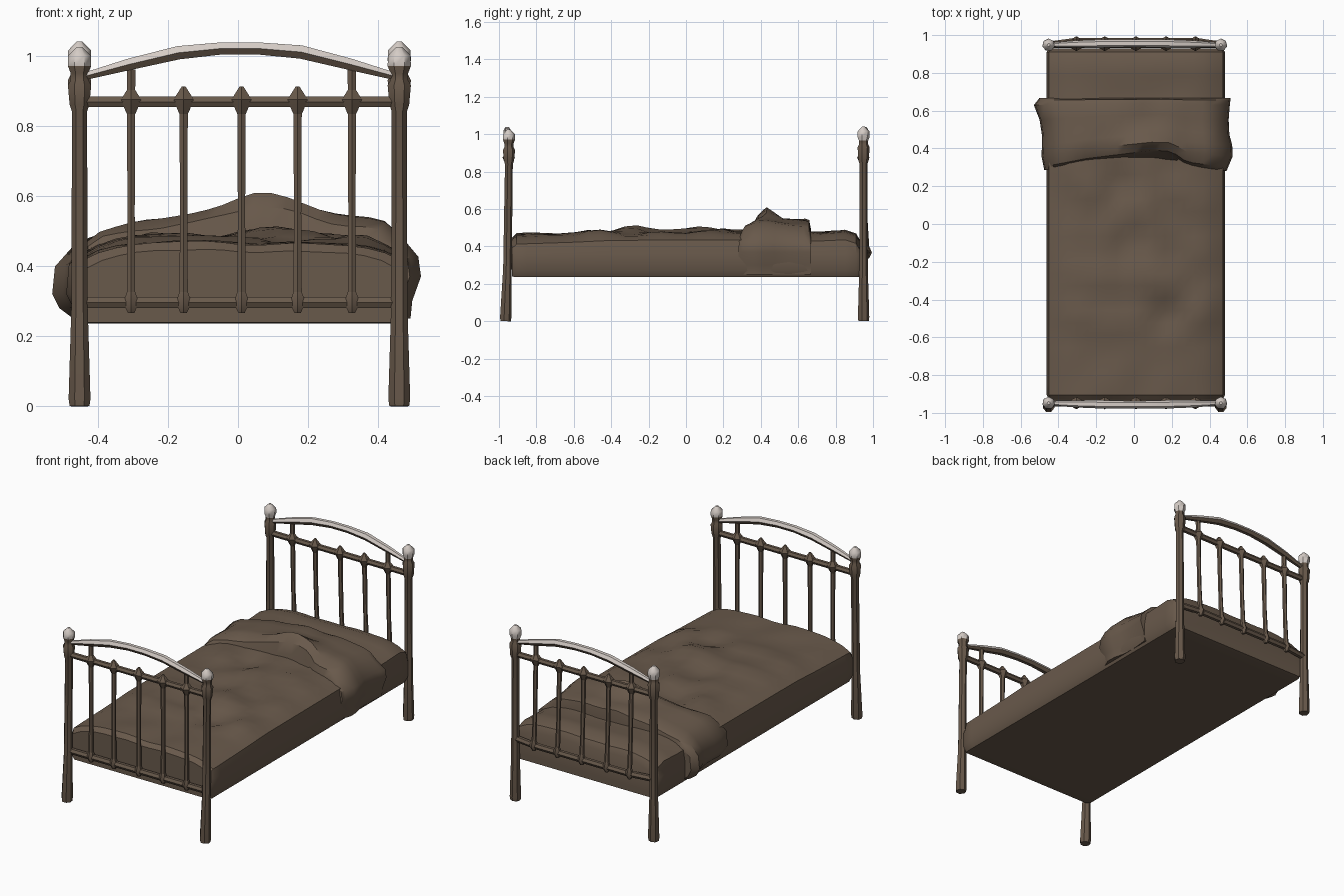
import bpy, bmesh, math
from mathutils import Vector, noise

if "Cube" in bpy.data.objects:
    bpy.data.objects.remove(bpy.data.objects["Cube"])


def material(name, rgb):
    m = bpy.data.materials.new(name)
    m.diffuse_color = (*rgb, 1)
    m.use_nodes = True
    m.node_tree.nodes["Principled BSDF"].inputs["Base Color"].default_value = m.diffuse_color
    return m


BROWN = material("dull brown", (0.14, 0.10, 0.07))
SILVER = material("pale metal", (0.66, 0.60, 0.56))


def loft(name, rings, angle, silver_rule=None):
    """Skin closed rings of points, cap both ends."""
    bm = bmesh.new()
    vr = [[bm.verts.new(p) for p in r] for r in rings]
    n = len(vr[0])
    for a, b in zip(vr, vr[1:]):
        for i in range(n):
            bm.faces.new((a[i], a[(i + 1) % n], b[(i + 1) % n], b[i]))
    bm.faces.new(vr[0][::-1])
    bm.faces.new(vr[-1])
    bmesh.ops.recalc_face_normals(bm, faces=bm.faces)
    bm.normal_update()
    if silver_rule:
        for f in bm.faces:
            f.material_index = int(silver_rule(f))
    me = bpy.data.meshes.new(name)
    bm.to_mesh(me)
    bm.free()
    me.materials.append(BROWN)
    me.materials.append(SILVER)
    ob = bpy.data.objects.new(name, me)
    bpy.context.collection.objects.link(ob)
    bpy.context.view_layer.objects.active = ob
    ob.select_set(True)
    bpy.ops.object.shade_smooth_by_angle(angle=math.radians(angle))
    ob.select_set(False)
    return ob


def tube(name, pts, radii, sides=6, silver_rule=None):
    """Tube along a path lying roughly in the xz plane."""
    pts = [Vector(p) for p in pts]
    rings = []
    for i, p in enumerate(pts):
        t = (pts[min(i + 1, len(pts) - 1)] - pts[max(i - 1, 0)]).normalized()
        u = Vector((0, 1, 0))
        w = t.cross(u).normalized()
        u = w.cross(t)
        rings.append([p + radii[i] * (u * math.cos(a) + w * math.sin(a))
                      for a in (2 * math.pi * k / sides for k in range(sides))])
    return loft(name, rings, 45, silver_rule)


def lerp_table(x, table):
    for (x0, y0), (x1, y1) in zip(table, table[1:]):
        if x <= x1:
            return y0 + (y1 - y0) * max(0, (x - x0) / (x1 - x0))
    return table[-1][1]


# Head and foot frames
POST = [(0, .029), (.02, .032), (.28, .024), (.84, .022), (.86, .029), (.92, .034),
        (.935, .026), (.955, .026), (.975, .034), (1.005, .033), (1.03, .008)]
BARS = (-.305, -.155, .01, .17, .325)
ARCH = [(-.44, .94, .012), (-.31, .975, .019), (-.17, 1.008, .022), (-.05, 1.02, .02),
        (.06, 1.02, .02), (.18, 1.01, .022), (.32, .975, .019), (.45, .94, .012)]


def board(label, y, y_foot, low_z, y_low, extra):
    for side, x in (("left", -.452), ("right", .46)):
        pts = [(x, y + (y_foot - y) * max(0, 1 - z / .5), z + (extra if z > .9 else 0))
               for z, r in POST]
        tube(f"{label}_{side}_post", pts, [r for z, r in POST], 7,
             lambda f: f.calc_center_median().z > .965)
    out = -1 if y < 0 else 1
    # arched top rail, pale with a dull underside
    tube(f"{label}_arch", [(x, y + out * .008 * (1 - (x / .45) ** 2), z) for x, z, r in ARCH],
         [r for x, z, r in ARCH], 6, lambda f: f.normal.z > -.4)
    # cross rails
    for part, z, yy, r in (("upper_rail", .868, y, .017), ("lower_rail", low_z, y_low, .018)):
        xs = (-.45, *BARS, .46)
        tube(f"{label}_{part}", [(x, y if abs(x) > .4 else yy, z) for x in xs], [r] * len(xs))
    # upright bars with cast joints on both rails
    for i, x in enumerate(BARS):
        top = .96 if i in (0, 4) else .88
        tube(f"{label}_bar_{i + 1}",
             [(x, y_low, low_z), (x, (y + y_low) / 2, .55), (x, y, top)], [.014, .012, .014])
        tube(f"{label}_upper_joint_{i + 1}",
             [(x, y, z) for z in (.83, .845, .875, .912)], [.012, .02, .033, .006])
        tube(f"{label}_lower_joint_{i + 1}",
             [(x, y_low, low_z + d) for d in (-.03, 0, .035)], [.01, .026, .012])


board("head", .948, .948, .365, .968, .01)
board("foot", -.948, -.966, .295, -.948, -.005)

# Mattress with a rumpled cover
NX = 18
TOPLINE = [(-.93, .44), (-.905, .462), (-.6, .472), (-.4, .482), (.3, .485), (.7, .478),
           (.85, .485), (.91, .465), (.93, .43)]


def mattress_ring(y, inset):
    cx, w = .01, .472 - inset
    ring = [Vector((cx - w + .02, y, .235 + inset * .3)), Vector((cx - w, y, .27)),
            Vector((cx - w, y, .36))]
    top = lerp_table(y, TOPLINE)
    amount = .045 if -.62 < y < .3 else .014
    for i in range(NX + 1):
        u = 2 * i / NX - 1
        z = top - .05 * abs(u) ** 6
        z += amount * noise.noise(Vector((u * 2.6, y * 5.2, 3.1))) * (1 - u ** 4)
        ring.append(Vector((cx + u * (w - .012), y, z)))
    ring += [Vector((cx + w, y, .36)), Vector((cx + w, y, .27)),
             Vector((cx + w - .02, y, .235 + inset * .3))]
    return ring


ys = [-.93, -.905] + [-.85 + 1.7 * k / 26 for k in range(27)] + [.91, .93]
loft("mattress", [mattress_ring(y, .012 if abs(y) > .92 else 0) for y in ys], 32)

# Folded blanket draped across, flaring past the sides
FRONT_EDGE = [(-.5, .28), (-.25, .33), (.1, .375), (.2, .37), (.28, .31), (.5, .28)]
CROWN = [(-1, .40), (-.92, .455), (-.82, .49), (-.6, .525), (-.2, .55), (.05, .565),
         (.4, .555), (.7, .535), (.84, .51), (.93, .46), (1, .42)]
LEFT = [(0, .475), (.2, .49), (.45, .485), (.7, .50), (.9, .53), (1, .50)]
RIGHT = [(0, .49), (.25, .53), (.5, .505), (.75, .50), (1, .512)]


def fold_ring(t, drop):
    l, r = lerp_table(t, LEFT), lerp_table(t, RIGHT)

    def y_at(x):
        f = lerp_table(x, FRONT_EDGE)
        return f + (.668 - f) * t
    ring = [(-l + .06, y_at(-l), .25), (-l + .02, y_at(-l), .28), (-l, y_at(-l), .32)]
    for i in range(23):
        u = 2 * i / 22 - 1
        x = u * (l if u < 0 else r) * .985
        z = lerp_table(u, CROWN) - drop * (1 - u ** 4)
        # raised crease near the front edge
        z += .055 * math.exp(-((x - .08) / .11) ** 2 - ((t - .2) / .2) ** 2)
        z += .02 * noise.noise(Vector((u * 3, t * 2.5, 7.7)))
        ring.append((x, y_at(x), z))
    ring += [(r, y_at(r), .37), (r - .025, y_at(r), .30), (r - .03, y_at(r), .25)]
    return ring


loft("folded_blanket",
     [fold_ring(t, d) for t, d in ((0, .075), (.05, .02), (.2, -.005), (.35, 0), (.5, .008),
                                   (.7, .012), (.9, .012), (.97, .02), (1, .07))], 35)
